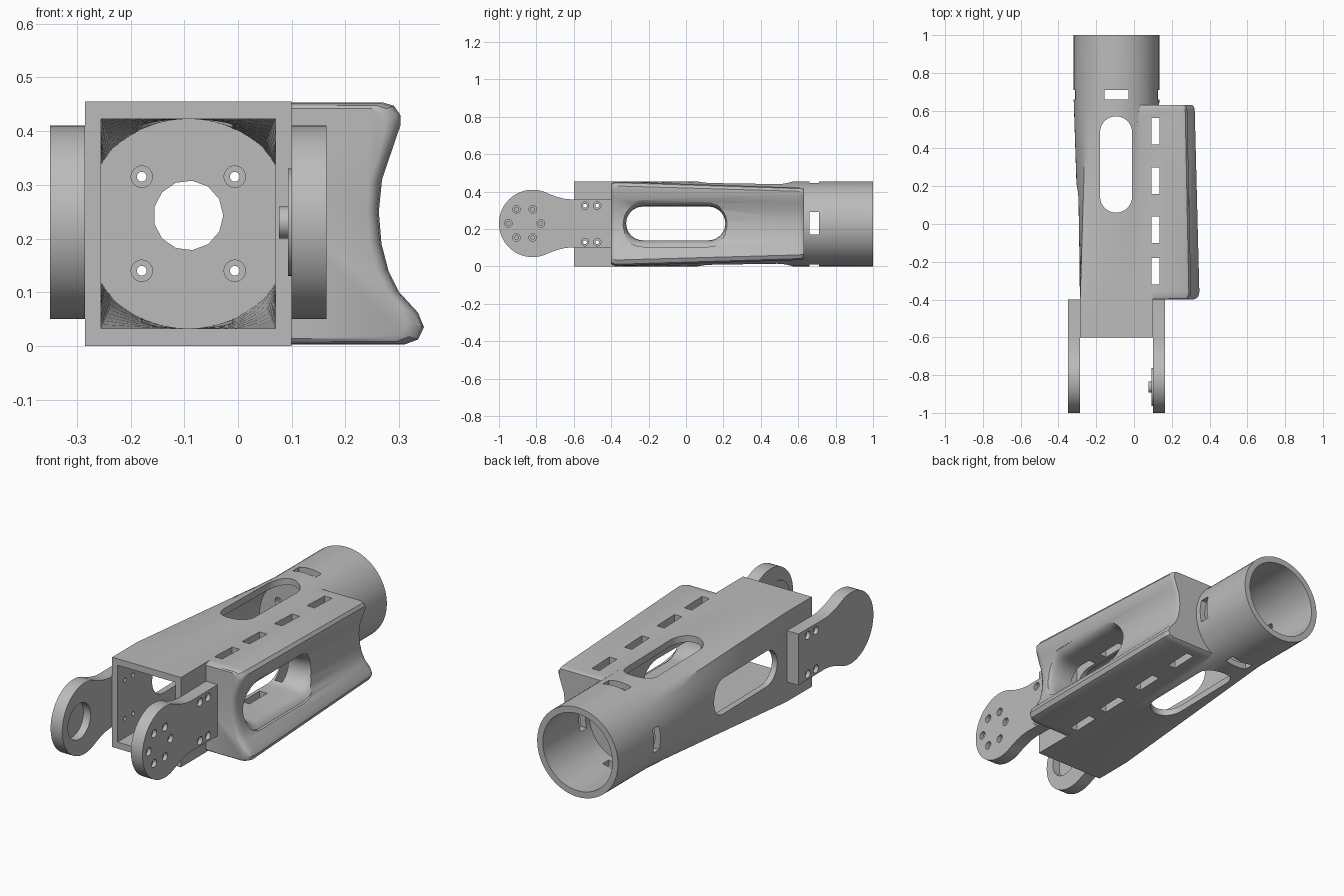
import bpy, bmesh, math
from math import cos, sin, pi, radians

if "Cube" in bpy.data.objects:
    bpy.data.objects.remove(bpy.data.objects["Cube"], do_unlink=True)

grey = bpy.data.materials.new("plain grey")
grey.use_nodes = True
grey.diffuse_color = (0.5, 0.5, 0.5, 1)
grey.node_tree.nodes["Principled BSDF"].inputs["Base Color"].default_value = (0.5, 0.5, 0.5, 1)

CX, CZ = -0.0925, 0.2275      # body axis
HORN_Y, ARM_Z = -0.863, 0.23  # joint axis of the arms


def place(axis, u, v, w):
    return {"x": (w, u, v), "y": (u, w, v), "z": (u, v, w)}[axis]


def loft(name, rings):
    """Closed solid through a list of equal-length rings."""
    bm = bmesh.new()
    loops = [[bm.verts.new(p) for p in ring] for ring in rings]
    n = len(loops[0])
    for a, b in zip(loops, loops[1:]):
        for i in range(n):
            j = (i + 1) % n
            bm.faces.new((a[i], a[j], b[j], b[i]))
    bm.faces.new(loops[0])
    bm.faces.new(loops[-1])
    bmesh.ops.recalc_face_normals(bm, faces=bm.faces)
    mesh = bpy.data.meshes.new(name)
    bm.to_mesh(mesh)
    bm.free()
    mesh.materials.append(grey)
    ob = bpy.data.objects.new(name, mesh)
    bpy.context.collection.objects.link(ob)
    return ob


def prism(name, axis, pts, a, b):
    return loft(name, [[place(axis, u, v, w) for u, v in pts] for w in (a, b)])


def circle(u, v, r, n=24):
    return [(u + r * cos(2 * pi * i / n), v + r * sin(2 * pi * i / n)) for i in range(n)]


def rect(u0, u1, v0, v1):
    return [(u0, v0), (u1, v0), (u1, v1), (u0, v1)]


def stadium(u, v, half, r, n=16):
    """Slot outline, long in u."""
    pts = []
    for side in (1, -1):
        for i in range(n + 1):
            t = -pi / 2 + pi * i / n
            pts.append((u + side * (half + r * cos(t)), v + side * r * sin(t)))
    return pts


def bore(axis, u, v, r, a, b, n=24):
    return prism("bore", axis, circle(u, v, r, n), a, b)


def finish(ob, cutters=(), joined=()):
    """Apply the unions and cuts, drop the helpers, shade smooth by angle."""
    for op, helpers in (("UNION", joined), ("DIFFERENCE", cutters)):
        for h in helpers:
            m = ob.modifiers.new(op.lower(), "BOOLEAN")
            m.operation, m.object, m.solver = op, h, "EXACT"
    deps = bpy.context.evaluated_depsgraph_get()
    mesh = bpy.data.meshes.new_from_object(ob.evaluated_get(deps))
    ob.modifiers.clear()
    ob.data = mesh
    mesh.name = ob.name
    for h in list(joined) + list(cutters):
        bpy.data.objects.remove(h, do_unlink=True)
    bpy.ops.object.select_all(action="DESELECT")
    ob.select_set(True)
    bpy.context.view_layer.objects.active = ob
    bpy.ops.object.shade_smooth_by_angle(angle=radians(30))
    return ob


def square_to_round(name, hx, hz, r, y0, y1, n=64):
    """Rectangular tube that blends into a round one."""
    steps = 8
    stations = [(y0, 0)] + [(-0.4 + 1.05 * i / steps, i / steps) for i in range(steps + 1)] + [(y1, 1)]
    rings = []
    for y, t in stations:
        ring = []
        for i in range(n):
            c, s = cos(2 * pi * i / n), sin(2 * pi * i / n)
            m = max(abs(c), abs(s))
            ring.append((CX + (1 - t) * hx * c / m + t * r * c, y,
                         CZ + (1 - t) * hz * s / m + t * r * s))
        rings.append(ring)
    return loft(name, rings)


def mount_bores():
    """Screw holes running through both arms and the body walls."""
    return [bore("x", y, z, 0.01, -0.6, 0.6) for y in (-0.54, -0.475) for z in (0.13, 0.325)]


# Side pod: concave outer face, tapered to the rear, rounded ends
pod_profile = [(0, .453), (.27, .453), (.29, .447), (.302, .43), (.302, .41), (.285, .36),
               (.268, .31), (.262, .25), (.267, .19), (.28, .14), (.3, .1), (.335, .062),
               (.346, .035), (.335, .012), (.31, .003), (0, .003)]
pod_stations = [(-.4, .87, .95), (-.395, .93, .975), (-.383, .98, .992), (-.36, 1, 1),
                (.605, .9, .86), (.622, .88, .85), (.63, .85, .83)]
pod = loft("pod", [[(0.1 + (x - 0.1) * kx, y, CZ + (z - CZ) * kz) for x, z in pod_profile]
                   for y, kx, kz in pod_stations])

# Body: outer skin joined with the pod, then hollowed and pierced
body = square_to_round("body", 0.1925, 0.2275, 0.2265, -0.6, 1)
cuts = [square_to_round("hollow", 0.1625, 0.1945, 0.195, -0.65, 1.05)]
flare = [(-0.6, .09), (.2, .09), (.235, .094), (.255, .1), (.27, .111), (.28, .125), (.6, .125)]
cuts.append(loft("side_window", [[(x, y, z) for y, z in stadium(-0.055, 0.23, 0.175, r)]
                                 for x, r in flare]))
cuts.append(prism("top_window", "z", [(x, y) for y, x in stadium(0.315, -0.095, 0.17, 0.085)], -0.2, 0.7))
cuts.append(prism("strap_slot_vertical", "z", rect(-0.155, -0.03, 0.66, 0.71), -0.2, 0.7))
cuts.append(prism("strap_slot_across", "x", rect(0.66, 0.71, 0.17, 0.29), -0.6, 0.6))
for y in (-0.32, -0.1, 0.16, 0.42):
    cuts.append(prism("pod_slot", "z", rect(0.093, 0.135, y, y + 0.14), -0.2, 0.7))
finish(body, cuts + mount_bores(), [pod])

# Bulkhead inside the round end
bulkhead = prism("bulkhead", "y", circle(CX, CZ, 0.205, 64), 0.58, 0.63)
cuts = [bore("y", CX, 0.243, 0.065, 0.5, 0.7, 13)]
for sx in (-1, 1):
    for sz in (-1, 1):
        x, z = CX + sx * 0.0865, CZ + sz * 0.0875
        cuts += [bore("y", x, z, 0.02, 0.5, 0.6), bore("y", x, z, 0.009, 0.5, 0.7)]
finish(bulkhead, cuts)

# Arm outline: round head, necked shank
neck = [(-0.4, .13), (-0.61, .128), (-0.65, .132), (-0.69, .142), (-0.72, .153)]
start = radians(63)
head = []
for i in range(41):
    t = start + (2 * pi - 2 * start) * i / 40
    head.append((-0.82 + 0.18 * cos(t), ARM_Z + 0.18 * sin(t)))
arm_profile = ([(y, ARM_Z + h) for y, h in neck] + head
               + [(y, ARM_Z - h) for y, h in reversed(neck)])

# Two arms with countersunk mounting screws
for name, inner, outer, side in (("left_arm", 0.1, 0.165, 1), ("right_arm", -0.285, -0.35, -1)):
    arm = prism(name, "x", arm_profile, inner, outer)
    cuts = mount_bores()
    for y in (-0.54, -0.475):
        for z in (0.13, 0.325):
            cuts.append(bore("x", y, z, 0.02, outer - side * 0.02, outer + side * 0.1))
    if side > 0:  # ring of horn screws
        for i in range(6):
            y = HORN_Y + 0.087 * cos(i * pi / 3)
            z = ARM_Z + 0.087 * sin(i * pi / 3)
            cuts += [bore("x", y, z, 0.02, outer - 0.02, outer + 0.1),
                     bore("x", y, z, 0.01, outer - 0.05, outer + 0.1)]
    else:         # bearing pocket on the inner face
        cuts.append(bore("x", HORN_Y, ARM_Z, 0.09, inner - 0.04, inner + 0.1, 40))
    finish(arm, cuts)

# Servo horn on the inside of the left arm
finish(prism("horn_disc", "x", circle(HORN_Y, ARM_Z, 0.1, 40), 0.093, 0.102))
finish(prism("horn_hub", "x", circle(HORN_Y, ARM_Z, 0.03), 0.076, 0.095))
